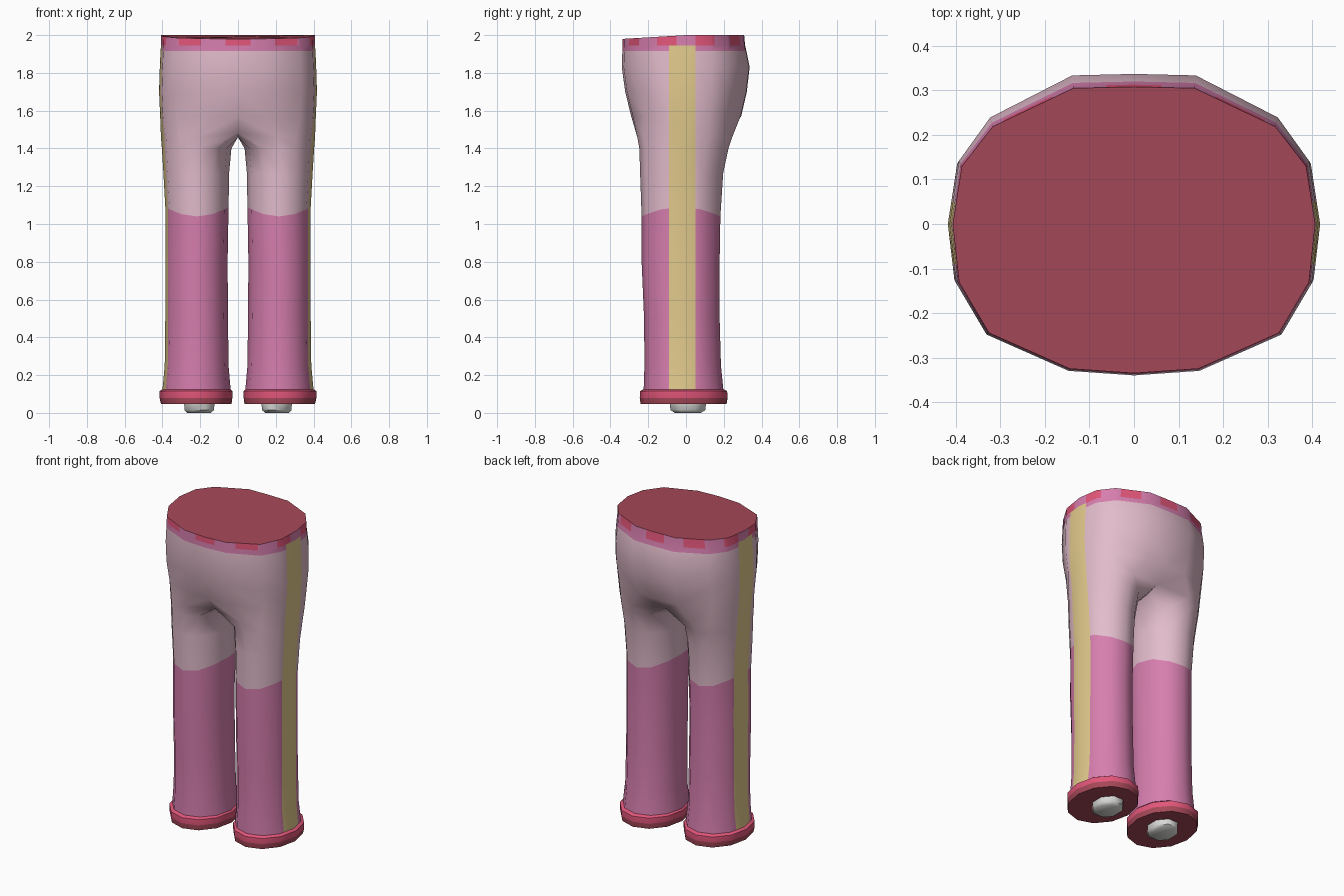
import bpy, bmesh, math
from mathutils import Vector

if "Cube" in bpy.data.objects:
    bpy.data.objects.remove(bpy.data.objects["Cube"])


def material(name, r, g, b):
    lin = [((c / 255 + 0.055) / 1.055) ** 2.4 for c in (r, g, b)]
    m = bpy.data.materials.new(name)
    m.diffuse_color = (*lin, 1)
    m.use_nodes = True
    m.node_tree.nodes["Principled BSDF"].inputs["Base Color"].default_value = m.diffuse_color
    return m


PALE, MAGENTA, YELLOW, CRIMSON, MAROON, WHITE = range(6)
MATS = [material("pale_pink", 226, 188, 203), material("magenta_pink", 214, 126, 174),
        material("straw_yellow", 226, 202, 140), material("crimson", 226, 86, 122),
        material("maroon", 166, 72, 88), material("off_white", 222, 222, 220)]


def finish(bm, name, angle):
    bmesh.ops.recalc_face_normals(bm, faces=bm.faces[:])
    me = bpy.data.meshes.new(name)
    bm.to_mesh(me)
    bm.free()
    for m in MATS:
        me.materials.append(m)
    ob = bpy.data.objects.new(name, me)
    bpy.context.collection.objects.link(ob)
    bpy.ops.object.select_all(action='DESELECT')
    ob.select_set(True)
    bpy.context.view_layer.objects.active = ob
    bpy.ops.object.shade_smooth_by_angle(angle=math.radians(angle))
    return ob


def loop_points(x0, x1, yf, yb, z, n=12, first=-120):
    """Closed oval ring, starting at the inner front."""
    pts = []
    for i in range(n):
        a = math.radians(first + i * 360 / n)
        pts.append(Vector(((x0 + x1) / 2 + (x1 - x0) / 2 * math.cos(a),
                           (yf + yb) / 2 + (yb - yf) / 2 * math.sin(a), z)))
    return pts


def bridge(bm, a, b, closed, mat=PALE):
    n = len(a)
    for i in range(n if closed else n - 1):
        j = (i + 1) % n
        f = bm.faces.new((a[i], a[j], b[j], b[i]))
        f.material_index = mat


# Half outline of the hips, front centre to back centre, as fractions
HIP = [(0, -1), (.355, -.97), (.8, -.73), (.965, -.39), (1, 0),
       (.95, .42), (.78, .71), (.335, .99), (0, 1)]
# Height, half width, front, back
TORSO = [(2.0, .407, -.335, .308), (1.945, .408, -.336, .313), (1.915, .41, -.337, .32),
         (1.83, .414, -.34, .337), (1.7, .418, -.322, .322), (1.57, .412, -.29, .292)]
# Height, inner x, outer x, front, back
LEG = [(1.40, .035, .403, -.247, .225), (1.27, .047, .395, -.243, .197),
       (1.04, .05, .385, -.235, .182), (.8, .055, .385, -.235, .178),
       (.5, .053, .385, -.222, .178), (.25, .05, .388, -.22, .185),
       (.1, .037, .402, -.225, .2)]

# Trousers body: hips that split into two legs
bm = bmesh.new()
for side in (1, -1):
    def ring(pts):
        return [bm.verts.new((p[0] * side, p[1], p[2])) for p in pts]

    rings = []
    for z, w, yf, yb in TORSO:
        pts = []
        for fx, fy in HIP:
            y = fy * (yb if fy > 0 else -yf)
            drop = .02 * max(0, -y / .335) if z == 2.0 else 0
            pts.append((fx * w, y, z - drop))
        rings.append(ring(pts))
    for a, b in zip(rings, rings[1:]):
        bridge(bm, a, b, False)
    # Crotch ring: inner points lie on the centre line
    pts = loop_points(.0, .408, -.258, .245, 1.46)
    for i in (0, 8, 9, 10, 11):
        pts[i].x = 0
    pts[0].z = pts[8].z = 1.485
    crotch = ring(pts)
    bridge(bm, rings[-1], crotch[:9], False)
    prev = crotch
    for z, x0, x1, yf, yb in LEG:
        pts = loop_points(x0, x1, yf, yb, z)
        if z == 1.04:  # wavy colour border
            for i, p in enumerate(pts):
                p.z += .05 * math.cos(math.radians(-120 + 30 * i)) ** 2
        cur = ring(pts)
        bridge(bm, prev, cur, True)
        prev = cur
bmesh.ops.remove_doubles(bm, verts=bm.verts[:], dist=.0005)

# Waist cap
rim = [e for e in bm.edges if e.is_boundary and e.verts[0].co.z > 1.95]
bmesh.ops.holes_fill(bm, edges=rim, sides=0)
bm.normal_update()


def cut(test, co, no):
    faces = [f for f in bm.faces if test(f.calc_center_median())]
    geom = set(faces)
    for f in faces:
        geom.update(f.edges)
        geom.update(f.verts)
    bmesh.ops.bisect_plane(bm, geom=list(geom), dist=1e-5, plane_co=co, plane_no=no)


def is_outer(c):
    return abs(c.x) > .3 and c.z < 1.944


def is_band(c):
    return 1.945 < c.z < 1.985 and math.hypot(c.x, c.y) > .2


# Cuts for side stripes and waistband patches
for y in (-.09, .05):
    cut(is_outer, (0, y, 0), (0, 1, 0))
for k in range(5):
    for d in (-9, 9):
        a = math.radians(36 * k + d)
        # angle measured on the oval, so stretch the plane direction
        direction = Vector((.407 * math.sin(a), -.322 * math.cos(a), 0))
        cut(is_band, (0, 0, 0), (direction.y, -direction.x, 0))

for f in bm.faces:
    c = f.calc_center_median()
    if len(f.verts) > 12 and c.z > 1.95:
        f.material_index = MAROON
    elif is_band(c):
        a = math.degrees(math.atan2(c.x / .407, -c.y / .322)) % 36
        f.material_index = CRIMSON if a < 9 or a > 27 else MAGENTA
    elif is_outer(c) and -.09 < c.y < .05:
        f.material_index = YELLOW
    elif c.z > 1.915 or c.z < 1.065:
        f.material_index = MAGENTA
    else:
        f.material_index = PALE
finish(bm, "trousers", 60)

# Cuffs and foot pegs
CUFF = [(.125, .04, .40, -.225, .2), (.115, .03, .415, -.243, .218),
        (.08, .03, .415, -.245, .22), (.047, .034, .408, -.24, .215)]
PEG = [(.06, .118, .292, -.095, .115), (.015, .12, .29, -.09, .11), (0, .14, .275, -.065, .085)]


def stack(name, rows, sides, first, mats, cap, angle):
    for label, side in (("right", 1), ("left", -1)):
        bm = bmesh.new()
        rings = [[bm.verts.new((p.x * side, p.y, p.z))
                  for p in loop_points(x0, x1, yf, yb, z, sides, first)]
                 for z, x0, x1, yf, yb in rows]
        for a, b, m in zip(rings, rings[1:], mats):
            bridge(bm, a, b, True, m)
        bm.faces.new(rings[0]).material_index = mats[0]
        bm.faces.new(rings[-1]).material_index = cap
        finish(bm, f"{label}_{name}", angle)


stack("cuff", CUFF, 12, -120, (CRIMSON, CRIMSON, MAROON), MAROON, 40)
stack("foot_peg", PEG, 8, 22.5, (WHITE, WHITE), WHITE, 50)
